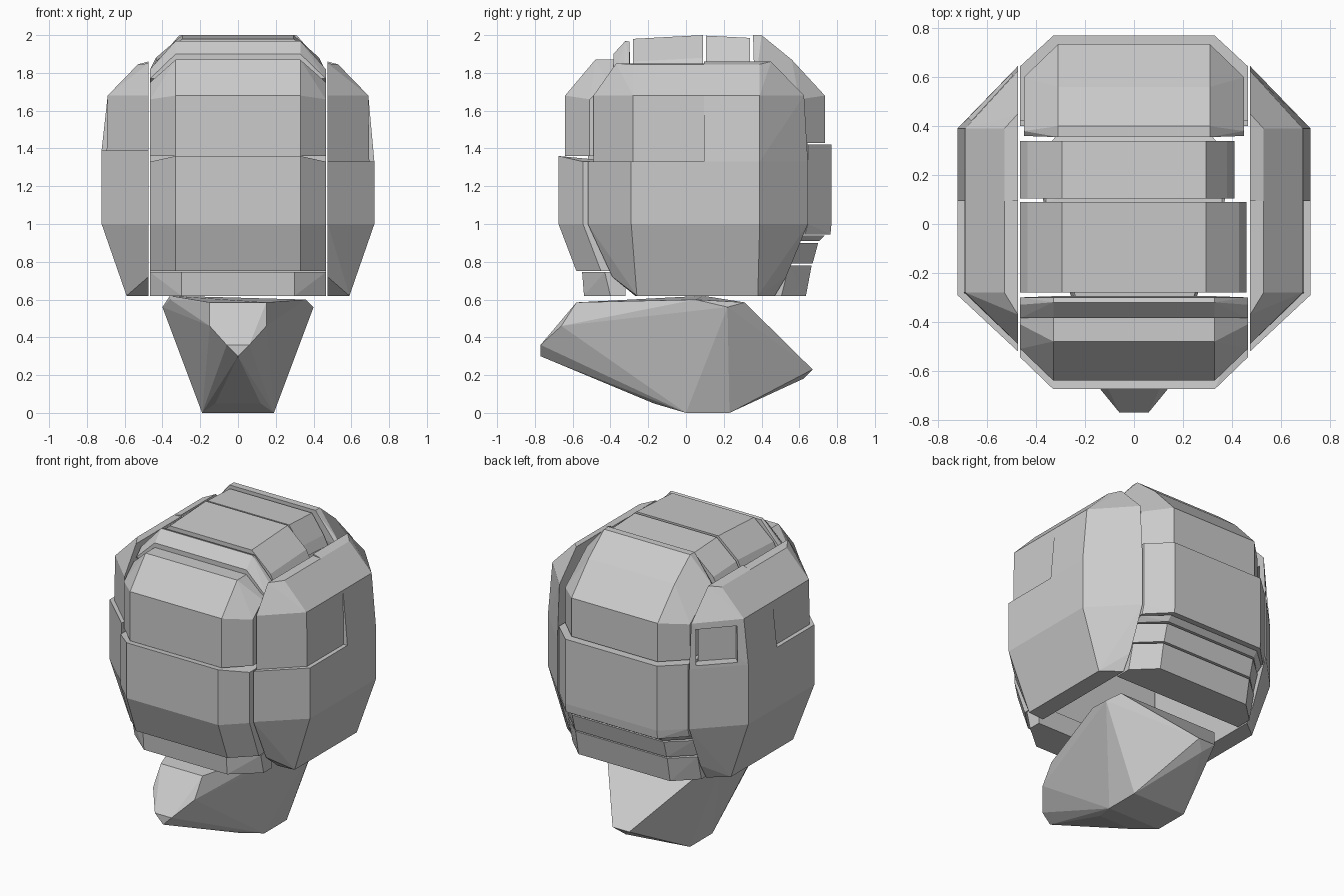
import bpy, bmesh, math

if "Cube" in bpy.data.objects:
    bpy.data.objects.remove(bpy.data.objects["Cube"])


def hull(name, pts):
    """Flat-faced convex chunk around a few points."""
    bm = bmesh.new()
    for p in pts:
        bm.verts.new(p)
    res = bmesh.ops.convex_hull(bm, input=bm.verts[:])
    junk = {g for g in res["geom_interior"] + res["geom_unused"]
            if isinstance(g, bmesh.types.BMVert)}
    bmesh.ops.delete(bm, geom=list(junk), context='VERTS')
    bmesh.ops.dissolve_limit(bm, angle_limit=math.radians(1), verts=bm.verts[:], edges=bm.edges[:])
    bmesh.ops.recalc_face_normals(bm, faces=bm.faces[:])
    me = bpy.data.meshes.new(name)
    bm.to_mesh(me)
    bm.free()
    ob = bpy.data.objects.new(name, me)
    bpy.context.collection.objects.link(ob)
    return ob


def both(x, profile):
    """Profile (y, z) placed at +x and -x."""
    return [(s * x, y, z) for s in (1, -1) for y, z in profile]


def plate(name, face, edge, xf=.33, xe=.465):
    """Centre plate: flat face profile and chamfered edge profile."""
    return hull(name, both(xf, face) + both(xe, edge))


# Front face plates
plate("front_upper_plate",
      [(-.64, 1.36), (-.64, 1.68), (-.48, 1.87), (-.38, 1.87)],
      [(-.51, 1.36), (-.51, 1.66), (-.41, 1.75), (-.36, 1.75), (-.36, 1.36)])
plate("front_lower_plate",
      [(-.675, 1.36), (-.675, 1.0), (-.58, .75)],
      [(-.545, 1.33), (-.545, 1.0), (-.45, .75), (-.36, .75), (-.36, 1.33)])
plate("chin_plate",
      [(-.55, .745), (-.54, .62)],
      [(-.43, .745), (-.40, .62), (-.32, .62), (-.32, .745)], .30)

# Back plates, stepping in toward the bottom
plate("back_upper_plate",
      [(.735, 1.43), (.735, 1.68), (.56, 1.87), (.40, 2.0), (.355, 2.0)],
      [(.60, 1.43), (.60, 1.66), (.38, 1.84), (.36, 1.82), (.42, 1.43)], .31, .45)
plate("back_lower_plate",
      [(.77, 1.42), (.77, 1.0), (.765, .945)],
      [(.645, 1.42), (.645, 1.0), (.63, .945), (.42, .945), (.42, 1.42)])
for i, (y, z0, z1) in enumerate([(.735, .91, .94), (.70, .79, .90), (.665, .62, .78)]):
    plate(f"back_slat_{i + 1}",
          [(y, z1), (y - .03, z0)],
          [(y - .12, z1), (y - .16, z0), (.40, z0), (.40, z1)])


# Crown panels across the top
def crown(name, y0, y1, za, zb, right):
    pts = []
    for y, z in ((y0, za), (y1, zb)):
        for s, w in ((-1, .465), (1, right)):
            pts += [(s * .295, y, z), (s * (w - .03), y, z - .12),
                    (s * w, y, z - .18), (s * .3, y, 1.84)]
    return hull(name, pts)


crown("crown_front_panel", -.28, .09, 1.98, 2.0, .46)
crown("crown_back_panel", .105, .34, 1.997, 1.985, .41)
plate("brow_slat",
      [(-.385, 1.90), (-.32, 1.97), (-.30, 1.965), (-.295, 1.84), (-.36, 1.83)],
      [(-.385, 1.77), (-.33, 1.82), (-.30, 1.82), (-.30, 1.75), (-.36, 1.75)])

# Side slabs: lower bowl, recessed front panel, tapered rear panel
for s, side, zs in ((1, "right", 1.33), (-1, "left", 1.39)):
    def slab(name, rows):
        return hull(f"{side}_{name}", [(s * x, y, z) for x, z, ys in rows for y in ys])
    slab("side_lower", [
        (.722, zs, (-.29, .39)), (.722, 1.0, (-.29, .39)), (.59, .62, (-.26, .38)),
        (.475, zs, (-.52, .645)), (.475, 1.0, (-.52, .645)),
        (.475, .72, (-.39, .53)), (.475, .62, (-.27, .47))])
    slab("side_front_upper", [
        (.695, zs, (-.28, .1)), (.69, 1.68, (-.28, .1)), (.53, 1.845, (-.28, .1)),
        (.475, zs, (-.49, .1)), (.475, 1.68, (-.49, .1)), (.475, 1.85, (-.37, .1))])
    rear = slab("side_rear_upper", [
        (.722, zs, (.095, .39)), (.69, 1.68, (.095, .39)), (.53, 1.845, (.095, .39)),
        (.475, zs, (.095, .645)), (.475, 1.68, (.095, .625)), (.475, 1.86, (.095, .45))])

# Window recess in the left rear corner
bpy.ops.mesh.primitive_cube_add(size=1, location=(-.60, .535, 1.525),
                                rotation=(0, 0, math.radians(45)))
cutter = bpy.context.object
cutter.name = "window_cutter"
cutter.scale = (.25, .15, .23)
cutter.hide_render = True
cutter.hide_viewport = True
mod = rear.modifiers.new("window", 'BOOLEAN')
mod.object = cutter
mod.operation = 'DIFFERENCE'
mod.solver = 'EXACT'

# Raised left and right of the wedge-shaped pedestal
stand = [(0, -.77, .30), (0, .62, .18), (-.36, .09, .62)]
stand += both(.06, [(-.77, .36), (.67, .23)])
stand += both(.15, [(-.66, .46), (-.58, .585)])
stand += both(.19, [(0, 0), (.23, 0)])
stand += both(.12, [(-.17, .05)])
stand += both(.40, [(.22, .56)])
stand += both(.36, [(.31, .585), (.05, .60)])
hull("pedestal", stand)
